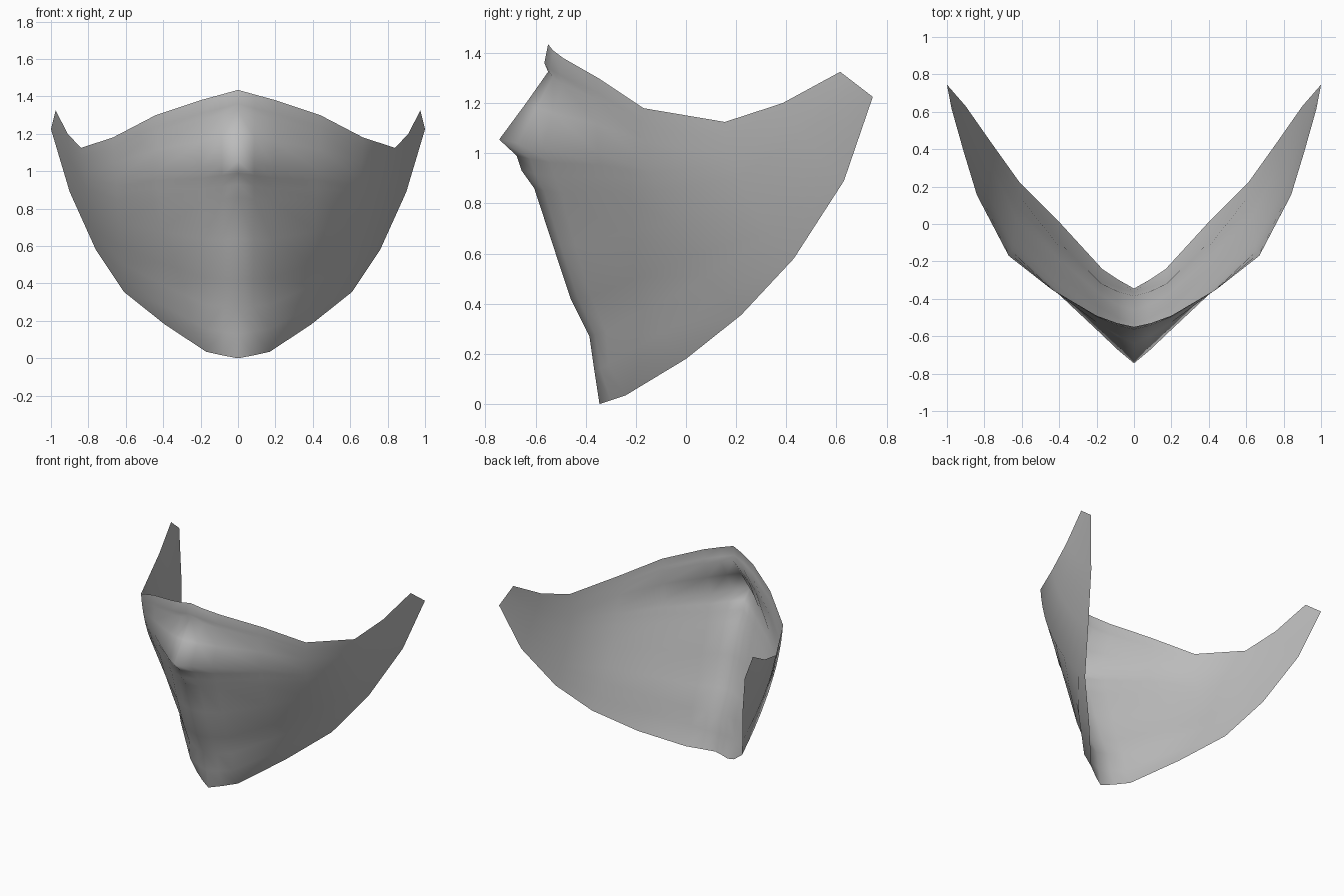
import bpy
import bmesh
from mathutils import Vector

if "Cube" in bpy.data.objects:
    bpy.data.objects.remove(bpy.data.objects["Cube"], do_unlink=True)

# Fabric colour
fabric = bpy.data.materials.new("grey_fabric")
fabric.use_nodes = True
colour = (0.5, 0.5, 0.5, 1)
fabric.diffuse_color = colour
fabric.node_tree.nodes["Principled BSDF"].inputs["Base Color"].default_value = colour

# Upper and lower rims of the left half, from the centre seam to the ear tip
upper_rim = [(0, -.55, 1.435), (.09, -.53, 1.41), (.2, -.49, 1.38), (.44, -.35, 1.3),
             (.67, -.17, 1.18), (.84, .155, 1.125), (.91, .385, 1.2), (.975, .615, 1.325)]
lower_rim = [(0, -.345, 0), (.08, -.3, .015), (.17, -.24, .035), (.39, 0, .18),
             (.61, .22, .355), (.76, .43, .58), (.9, .63, .89), (1, .745, 1.225)]

# Centre seam seen from the side (y, z): lip, nose tip, mouth and chin
seam = [(-.55, 1.435), (-.565, 1.36), (-.55, 1.325), (-.638, 1.2), (-.745, 1.055),
        (-.675, .99), (-.655, .93), (-.605, .86), (-.533, .64), (-.46, .42),
        (-.385, .27), (-.365, .13), (-.345, 0)]

# How strongly each column follows the seam, how much it bulges, and the chin pad
seam_pull = [1, .72, .44, .1, 0, 0, 0, 0]
bulge = [0, .03, .05, .09, .1, .06, .02, 0]
chin_pad = [0, .01, .03, .04, 0, 0, 0, 0]

height = seam[0][1]
chin_row = len(seam) - 2


def mask_point(row, col):
    y, z = seam[row]
    t = 1 - z / height
    p = Vector(upper_rim[col]).lerp(Vector(lower_rim[col]), t)
    chord = seam[0][0] + (seam[-1][0] - seam[0][0]) * t
    p.y += seam_pull[col] * (y - chord) - bulge[col] * 4 * t * (1 - t)
    if row == chin_row:
        p.y -= chin_pad[col]
    return p


# Left half of the cloth as a lofted sheet
bm = bmesh.new()
cols = range(len(upper_rim))
grid = [[bm.verts.new(mask_point(r, c)) for c in cols] for r in range(len(seam))]
for a, b in zip(grid, grid[1:]):
    for c in cols[:-1]:
        face = bm.faces.new((a[c], b[c], b[c + 1], a[c + 1]))
        face.smooth = True
mesh = bpy.data.meshes.new("face_mask")
bm.to_mesh(mesh)
bm.free()
mesh.materials.append(fabric)
mask = bpy.data.objects.new("face_mask", mesh)
bpy.context.collection.objects.link(mask)

# Right half
mirror = mask.modifiers.new("mirror", "MIRROR")
mirror.use_axis[0] = True
mirror.use_clip = True
mirror.merge_threshold = 0.001
